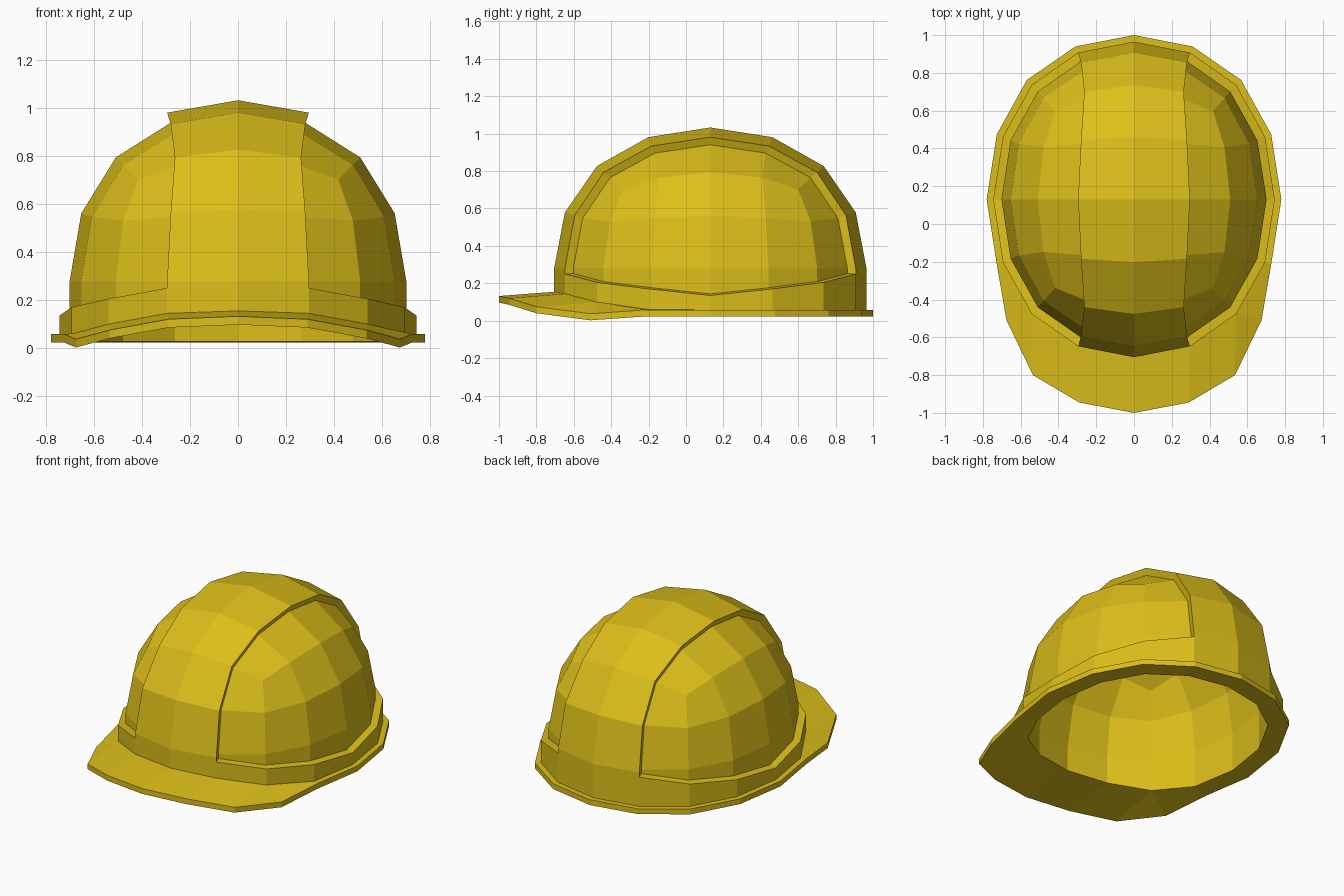
import bpy, bmesh, math
from mathutils import Vector

if "Cube" in bpy.data.objects:
    bpy.data.objects.remove(bpy.data.objects["Cube"])

CY, EQ = 0.13, 0.28            # dome centre in y, equator height
OUT = (0.745, 0.835, 0.753)    # outer shell radii
INN = (0.66, 0.745, 0.66)      # interior radii

yellow = bpy.data.materials.new("yellow_plastic")
yellow.diffuse_color = (0.72, 0.52, 0.01, 1)
yellow.use_nodes = True
yellow.node_tree.nodes["Principled BSDF"].inputs["Base Color"].default_value = yellow.diffuse_color


def finish(bm, name):
    mesh = bpy.data.meshes.new(name)
    bm.to_mesh(mesh)
    bm.free()
    mesh.materials.append(yellow)
    obj = bpy.data.objects.new(name, mesh)
    bpy.context.collection.objects.link(obj)
    return obj


def step(v):
    """Ring position of a vertex: 0 front, 4 side, 8 back."""
    a = math.atan2(abs(v.co.x) / OUT[0], -(v.co.y - CY) / OUT[1])
    return round(a / math.radians(22.5))


def dome(radii):
    """Upper half of a rounded cube, scaled to an ellipsoid."""
    bpy.ops.mesh.primitive_cube_add(size=2)
    tmp = bpy.context.object
    sub = tmp.modifiers.new("round", 'SUBSURF')
    sub.levels = 2
    bpy.ops.object.modifier_apply(modifier=sub.name)
    bm = bmesh.new()
    bm.from_mesh(tmp.data)
    bpy.data.objects.remove(tmp)
    bmesh.ops.delete(bm, geom=[v for v in bm.verts if v.co.z < -0.01], context='VERTS')
    top = max(v.co.z for v in bm.verts)
    for v in bm.verts:
        c = v.co / top
        v.co = (c.x * radii[0], CY + c.y * radii[1], EQ + c.z * radii[2])
    return bm


def skirt(bm, heights):
    """Extrude the open edge straight down to the given heights."""
    edges = [e for e in bm.edges if e.is_boundary]
    new = bmesh.ops.extrude_edge_only(bm, edges=edges)["geom"]
    for v in new:
        if isinstance(v, bmesh.types.BMVert):
            v.co.z = heights[step(v)]


# Outer shell with raised centre ridge and recessed side panels
bm = dome(OUT)
skirt(bm, [.25, .25, .205, .17, .135, .17, .205, .25, .25])
panels = [f for f in bm.faces if abs(f.calc_center_median().x) > 0.25]
skirt(bm, [.14, .13, .09, .05, .045, .045, .045, .045, .045])
ret = bmesh.ops.extrude_face_region(bm, geom=panels)["geom"]
old = [f for f in panels if f.is_valid and f not in ret]
if old:
    bmesh.ops.delete(bm, geom=old, context='FACES')
pivot = Vector((0, CY, EQ))
for v in ret:
    if isinstance(v, bmesh.types.BMVert):
        v.co = pivot + (v.co - pivot) * 0.942
bmesh.ops.recalc_face_normals(bm, faces=bm.faces)
finish(bm, "shell")

# Interior lining
HOLE = [.11, .10, .06, .03, .028, .028, .028, .028, .028]
bm = dome(INN)
skirt(bm, HOLE)
bmesh.ops.recalc_face_normals(bm, faces=bm.faces)
bmesh.ops.reverse_faces(bm, faces=bm.faces)
finish(bm, "lining")

# Brim: rim round the back and sides, widening into the front visor
UNIT = [(0, -1), (.397, -.931), (.727, -.727), (.931, -.397), (1, 0),
        (.931, .397), (.727, .727), (.397, .931), (0, 1)]
VISOR = [(0, 0, -1, .132), (1, .29, -.945, .12), (2, .535, -.80, .075), (2, .675, -.51, .037)]
TOP = [.155, .145, .10, .06]
cols = VISOR + [(k, UNIT[k][0] * .78, CY + UNIT[k][1] * .87, .058) for k in range(3, 9)]


def section(col, side):
    k, x, y, z = col
    ux, uy = UNIT[k]
    zi = TOP[k] if k < 4 else 0.058
    return [(side * ux * OUT[0] * .995, CY + uy * OUT[1] * .995, zi),
            (side * x, y, z),
            (side * x, y, z - 0.035),
            (side * ux * INN[0], CY + uy * INN[1], HOLE[k])]


bm = bmesh.new()
rings = [section(c, 1) for c in cols] + [section(c, -1) for c in cols[-2:0:-1]]
rings = [[bm.verts.new(p) for p in r] for r in rings]
for a, b in zip(rings, rings[1:] + rings[:1]):
    for i in range(3):
        bm.faces.new((a[i], a[i + 1], b[i + 1], b[i]))
bmesh.ops.remove_doubles(bm, verts=bm.verts, dist=0.0005)
bmesh.ops.recalc_face_normals(bm, faces=bm.faces)
finish(bm, "brim")
